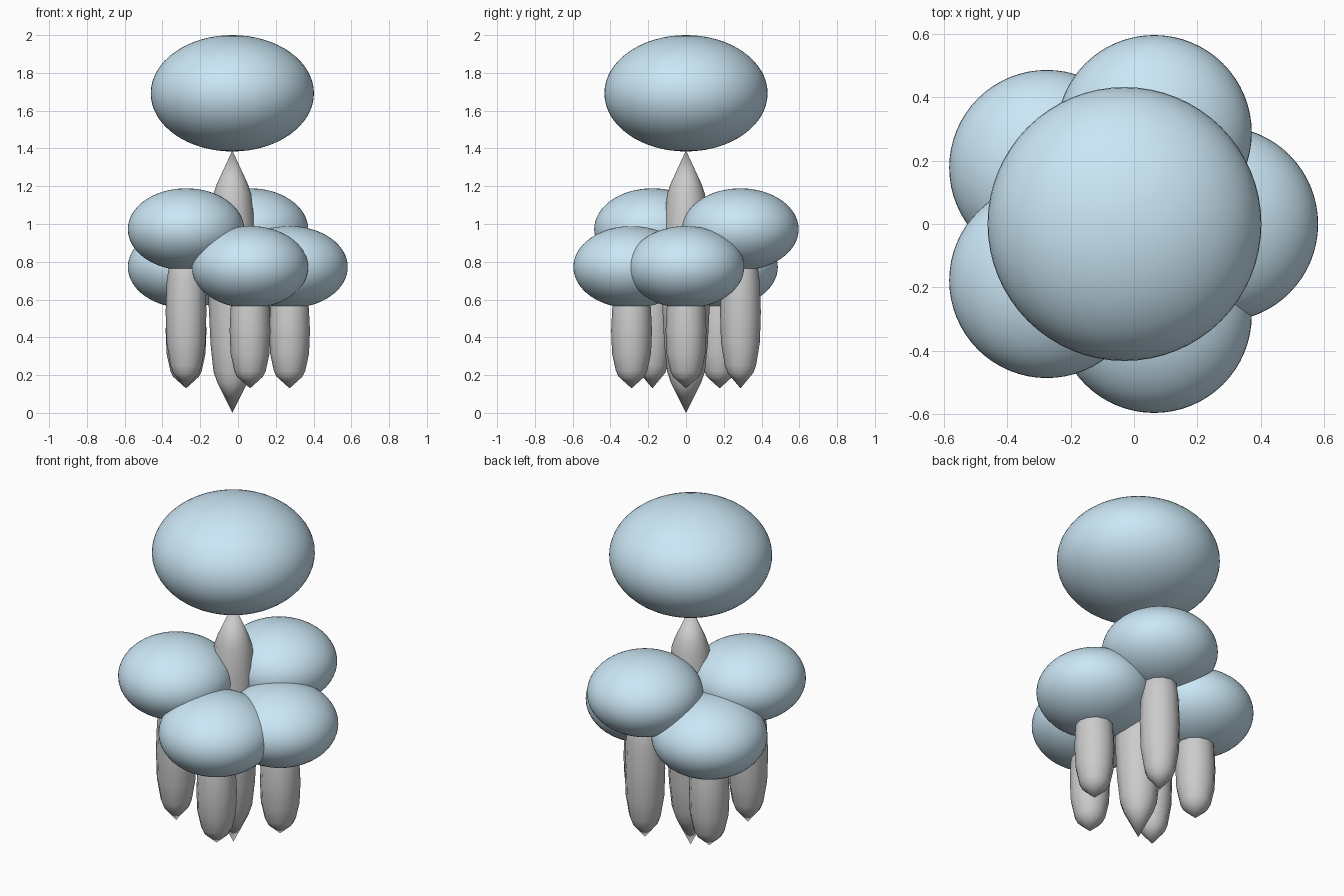
import bpy, math

if "Cube" in bpy.data.objects:
    bpy.data.objects.remove(bpy.data.objects["Cube"])

CX = -0.03
cap_mat = bpy.data.materials.new("pale_blue")
cap_mat.diffuse_color = (0.6, 0.8, 0.92, 1)
cap_mat.use_nodes = True
cap_mat.node_tree.nodes["Principled BSDF"].inputs["Base Color"].default_value = cap_mat.diffuse_color


def cap(name, x, y, z, r, rz):
    bpy.ops.mesh.primitive_uv_sphere_add(segments=64, ring_count=32, radius=1, location=(x, y, z))
    o = bpy.context.object
    o.name = name
    o.scale = (r, r, rz)
    o.data.materials.append(cap_mat)
    bpy.ops.object.shade_smooth()


def stem(name, x, y, profile, n=12):
    """Spindle: pointed ends, rings of (z, radius) between them."""
    rings = profile[1:-1]
    verts = [(r * math.cos(2 * math.pi * i / n), r * math.sin(2 * math.pi * i / n), z)
             for z, r in rings for i in range(n)]
    bottom, top = len(verts), len(verts) + 1
    verts += [(0, 0, profile[0][0]), (0, 0, profile[-1][0])]
    faces = []
    last = (len(rings) - 1) * n
    for i in range(n):
        j = (i + 1) % n
        faces.append((bottom, j, i))
        faces.append((top, last + i, last + j))
        for k in range(0, last, n):
            faces.append((k + i, k + j, k + n + j, k + n + i))
    me = bpy.data.meshes.new(name)
    me.from_pydata(verts, [], faces)
    o = bpy.data.objects.new(name, me)
    bpy.context.collection.objects.link(o)
    o.location = (x, y, 0)
    bpy.ops.object.select_all(action='DESELECT')
    o.select_set(True)
    bpy.context.view_layer.objects.active = o
    bpy.ops.object.shade_smooth_by_angle(angle=math.radians(35))


# Central mushroom
cap("main_cap", CX, 0, 1.692, 0.432, 0.308)
stem("main_stem", CX, 0, [(0.0, 0), (0.16, 0.08), (0.22, 0.1), (0.36, 0.115), (0.56, 0.125),
                          (0.85, 0.125), (1.02, 0.115), (1.16, 0.1), (1.21, 0.083), (1.39, 0)])

# Ring of five small mushrooms, alternating low and high
for i in range(5):
    a = math.radians(72 * i)
    x, y = CX + 0.303 * math.cos(a), 0.303 * math.sin(a)
    high = i % 2
    cz = 0.972 if high else 0.772
    cap(f"small_cap_{i + 1}", x, y, cz, 0.308, 0.217)
    b, t = 0.13, cz - 0.03
    h = t - b
    stem(f"small_stem_{i + 1}", x, y,
         [(b, 0), (b + 0.1 * h, 0.068), (b + 0.15 * h, 0.083), (b + 0.3 * h, 0.103),
          (b + 0.5 * h, 0.108), (b + 0.7 * h, 0.102), (b + 0.86 * h, 0.083), (t, 0)])
